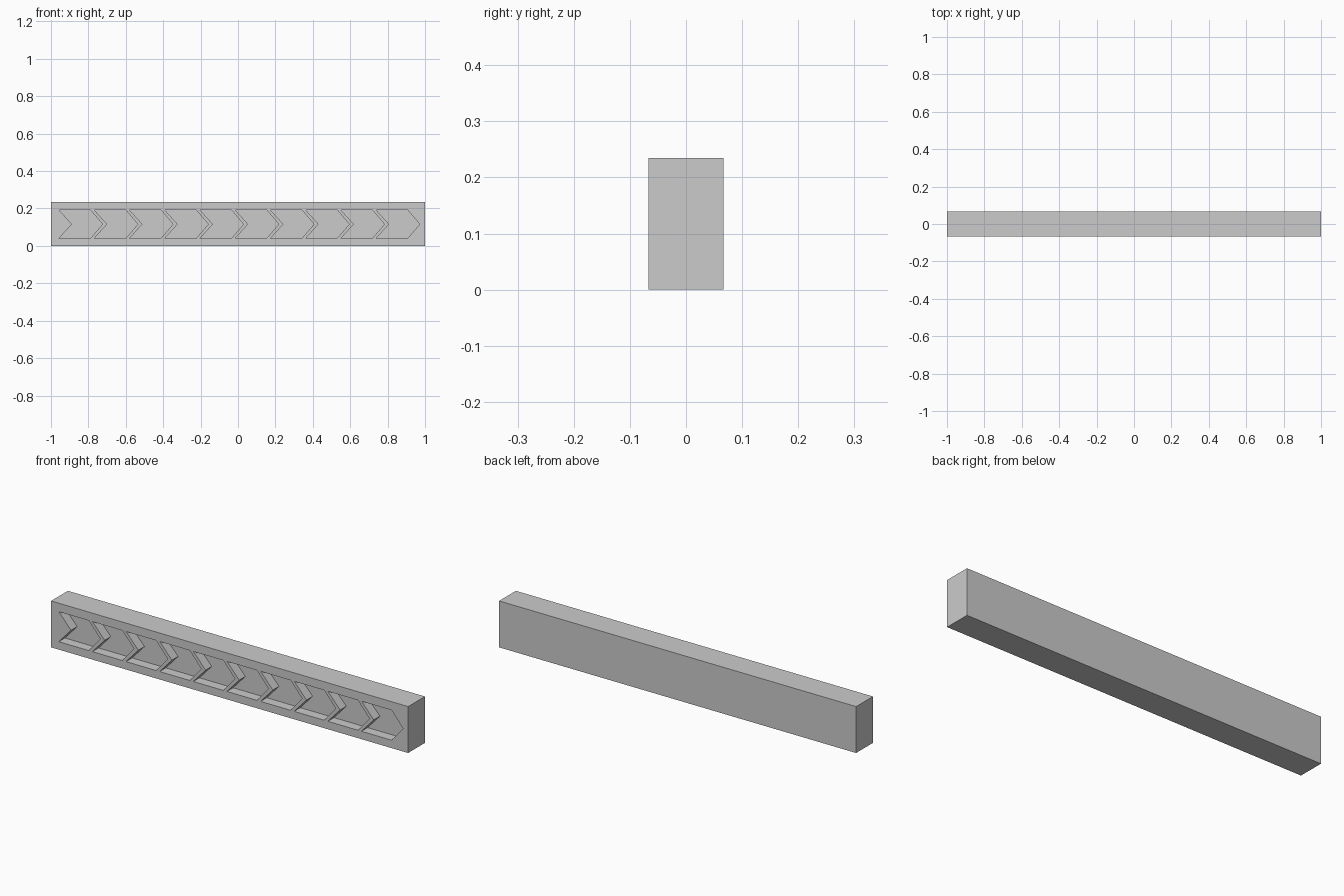
import bpy, bmesh

if "Cube" in bpy.data.objects:
    bpy.data.objects.remove(bpy.data.objects["Cube"])

LENGTH, DEPTH, HEIGHT = 2.0, 0.134, 0.235
COUNT, PITCH, FIRST_X = 10, 0.1884, -0.957
RECESS = 0.049

# Solid rectangular bar
bpy.ops.mesh.primitive_cube_add(size=1, location=(0, 0, HEIGHT / 2))
bar = bpy.context.object
bar.name = "bar"
bar.scale = (LENGTH, DEPTH, HEIGHT)
bpy.ops.object.transform_apply(location=True, rotation=False, scale=True)

# Row of chevron prisms that will be cut into the front
low, mid, high = 0.04, 0.116, 0.192
profile = [(0, low), (0.168, low), (0.233, mid),
           (0.168, high), (0, high), (0.069, mid)]
front = -DEPTH / 2 - 0.05
bm = bmesh.new()
for i in range(COUNT):
    x0 = FIRST_X + i * PITCH
    face = bm.faces.new([bm.verts.new((x0 + x, front, z)) for x, z in profile])
    ext = bmesh.ops.extrude_face_region(bm, geom=[face], use_keep_orig=True)
    verts = [g for g in ext["geom"] if isinstance(g, bmesh.types.BMVert)]
    bmesh.ops.translate(bm, verts=verts, vec=(0, 0.05 + RECESS, 0))
bmesh.ops.recalc_face_normals(bm, faces=bm.faces[:])
mesh = bpy.data.meshes.new("chevron_cutter")
bm.to_mesh(mesh)
bm.free()
cutter = bpy.data.objects.new("chevron_cutter", mesh)
bpy.context.collection.objects.link(cutter)
cutter.hide_render = True

# Carve the recesses, then discard the cutter
mod = bar.modifiers.new("chevron_recesses", 'BOOLEAN')
mod.operation = 'DIFFERENCE'
mod.solver = 'EXACT'
mod.object = cutter
bpy.context.view_layer.objects.active = bar
bpy.ops.object.modifier_apply(modifier=mod.name)
bpy.data.objects.remove(cutter, do_unlink=True)
